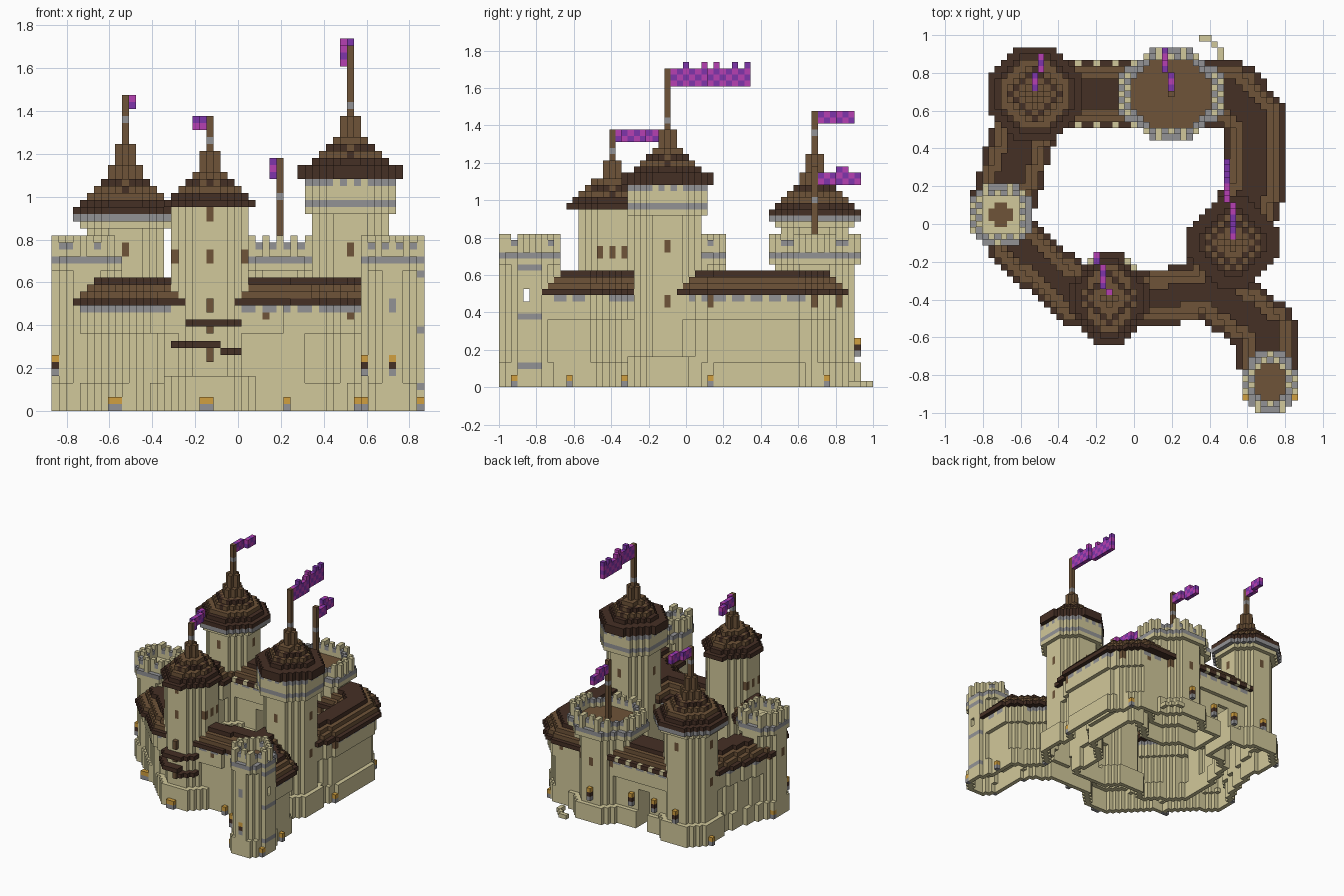
import bpy, bmesh
from mathutils import Vector

cube = bpy.data.objects.get("Cube")
if cube:
    bpy.data.objects.remove(cube)

V = 2 / 61  # block size
COLOURS = {
    "sandstone": (0.64, 0.58, 0.325),
    "dark_wood": (0.06, 0.029, 0.018),
    "brown_wood": (0.158, 0.088, 0.04),
    "grey_stone": (0.29, 0.29, 0.3),
    "lamp_orange": (0.64, 0.35, 0.05),
    "flag_magenta": (0.47, 0.05, 0.45),
    "flag_violet": (0.21, 0.036, 0.41),
}
NAMES = list(COLOURS)
STONE, DARK, WOOD, GREY, LAMP, PINK, VIOLET = range(len(NAMES))
materials = []
for name, rgb in COLOURS.items():
    m = bpy.data.materials.new(name)
    m.use_nodes = True
    m.diffuse_color = (*rgb, 1)
    m.node_tree.nodes["Principled BSDF"].inputs["Base Color"].default_value = (*rgb, 1)
    materials.append(m)

cells = {}  # block position -> [part, colour]


def is_opening(i, j, k):
    """Back gate and the see-through window of the south east tower."""
    return (-8 < i < -4 and 14 < j < 28 and k < 9) or (i > 16 and j == -26 and k in (14, 15))


def put(part, i, j, k, mat):
    if (i, j, k) not in cells and not is_opening(i, j, k):
        cells[i, j, k] = [part, mat]


def octagon(cx, cy, a, b, cut):
    """Ground cells of a chamfered rectangle."""
    a, b = max(a, 0.1), max(b, 0.1)
    return {(i, j) for i in range(int(cx - a) - 1, int(cx + a) + 2)
            for j in range(int(cy - b) - 1, int(cy + b) + 2)
            if abs(i - cx) <= a and abs(j - cy) <= b
            and abs(i - cx) / a + abs(j - cy) / b <= cut}


def rim(shape):
    return {(i, j) for i, j in shape
            if not {(i + 1, j), (i - 1, j), (i, j + 1), (i, j - 1)} <= shape}


def layer(part, shape, k0, k1, mat):
    for i, j in shape:
        for k in range(k0, k1 + 1):
            put(part, i, j, k, mat)


def crown_tower(part, cx, cy, a, b, inset, floor):
    """Open tower with a wooden floor and battlements."""
    layer(part, octagon(cx, cy, a, b, 1.45), 0, 3, STONE)
    layer(part, octagon(cx, cy, a - inset, b - inset, 1.36), 4, 19, STONE)
    top = octagon(cx, cy, a, b, 1.45)
    inner = top - rim(top)
    layer(part, top, 20, 20, STONE)
    layer(part, rim(top), 21, 21, GREY)
    layer(part, octagon(cx, cy, floor, floor, 1.6) & inner, 21, 21, WOOD)
    layer(part, inner, 21, 21, STONE)
    for i, j in rim(top):
        if (i + 2 * j) % 4 == 0:
            layer(part, {(i, j)}, 22, 24, STONE)
    for i, j in rim(inner):
        layer(part, {(i, j)}, 22, 22, STONE)
        layer(part, {(i, j)}, 23, 23 + (i + j) % 2, STONE if (i + j) % 2 else GREY)


def cone_roof(part, cx, cy, k, radii, stretch, cut, dark_rows):
    for n, r in enumerate(radii):
        b = r + stretch if r > 1 else r
        for i, j in octagon(cx, cy, r, b, cut if r > 1 else 1.5):
            ring = abs(i - cx) + abs(j - cy)
            put(part, i, j, k + n, DARK if n < dark_rows or (ring % 4 == 0 and r > 2) else WOOD)


def pole(part, i, j, k0, k1, band):
    for k in range(k0, k1 + 1):
        put(part, i, j, k, GREY if k == band else WOOD)


def flag(part, i, j, k0, rows, length, drift, waves=()):
    for n in range(length):
        x = i + round(drift * (n + 1) / length)
        for k in range(k0, k0 + rows + (n in waves)):
            put(part, x, j + 1 + n, k, PINK if (n + k) % 2 else VIOLET)


# Open battlement towers
crown_tower("west_tower", -21.5, 1.5, 4.9, 4.9, 0, 1.6)
crown_tower("south_east_tower", 22, -25.5, 4.4, 4.6, 0, 3)
crown_tower("north_tower", 6, 21, 8, 7, 1, 8)
pole("north_flagpole", 6, 21, 22, 35, 30)
flag("north_flag", 6, 21, 33, 2, 7, -1, (3, 4))

# Back corner tower with pointed roof
layer("corner_tower", octagon(-16, 21, 6, 6, 1.5), 0, 4, STONE)
layer("corner_tower", octagon(-16, 21, 5, 5, 1.5), 5, 25, STONE)
layer("corner_tower", octagon(-16, 21, 6, 6, 1.5), 26, 26, STONE)
layer("corner_tower", octagon(-16, 21, 7, 7, 1.45), 27, 27, GREY)
cone_roof("corner_roof", -16, 21, 28, [7, 6, 5, 4, 3, 2, 2, 1, 1, 1], 0, 1.45, 2)
pole("corner_flagpole", -16, 21, 36, 44, 41)
flag("corner_flag", -16, 21, 43, 2, 6, 1)

# Tall keep with gallery under its roof
layer("keep", octagon(16, -3, 6, 6, 1.5), 0, 4, STONE)
layer("keep", octagon(16, -3, 5, 5, 1.5), 5, 28, STONE)
gallery = octagon(16, -3, 6, 6, 1.5)
layer("keep", gallery, 28, 28, STONE)
layer("keep", gallery, 29, 29, GREY)
layer("keep", octagon(16, -3, 5, 5, 1.5), 30, 33, STONE)
for i, j in rim(gallery):
    if (i + j) % 2:
        layer("keep", {(i, j)}, 30, 32, STONE)
    else:
        layer("keep", {(i, j)}, 30, 31, STONE)
        layer("keep", {(i, j)}, 32, 32, GREY)
cone_roof("keep_roof", 16, -3, 33, [7, 7, 5, 4, 3, 2, 1, 1, 1], 0.5, 1.3, 3)
pole("keep_flagpole", 16, -3, 40, 51, 43)
flag("keep_flag", 16, -3, 49, 3, 13, -1, (2, 5, 7, 10, 12))

# Front gatehouse tower
layer("front_tower", octagon(-4, -12, 6, 6, 1.5), 0, 4, STONE)
layer("front_tower", octagon(-4, -12, 5, 5.4, 1.5), 5, 28, STONE)
cone_roof("front_roof", -4, -12, 29, [6, 5, 4, 3, 2, 1, 1, 1], 1, 1.35, 2)
pole("front_flagpole", -4, -12, 36, 41, 38)
flag("front_flag", -4, -12, 40, 2, 7, -2)

# Curtain walls with stepped roofs: path, roof half width
WALLS = {
    "north_wall": ([(-16, 21), (6, 21)], 5.7),
    "east_wall": ([(6, 21), (16, 21), (19.5, 17), (19.5, 6), (16, -3)], 5.1),
    "south_east_wall": ([(14, -4), (13, -11), (21.4, -17), (21.4, -23)], 4.9),
    "south_wall": ([(-4, -12), (0, -12), (13, -11)], 4.6),
    "south_west_wall": ([(-20.3, -1.2), (-19, -3), (-9, -12), (-4, -12)], 4.6),
    "west_wall": ([(-16, 21), (-19, 11), (-21.5, 2)], 5.2),
}


def distance(i, j, path):
    """Distance to a path, with square ends."""
    p, best = Vector((i, j)), 99
    last = len(path) - 2
    for n in range(last + 1):
        a, b = Vector(path[n]), Vector(path[n + 1])
        t = (p - a).dot(b - a) / (b - a).length_squared
        if (n > 0 or t >= 0) and (n < last or t <= 1):
            best = min(best, (p - a - max(0, min(1, t)) * (b - a)).length)
    return best


for name, (path, half) in WALLS.items():
    for i in range(-26, 27):
        for j in range(-30, 31):
            d = distance(i, j, path)
            if d > half:
                continue
            for k in range(15):
                ledge = 1.1 if k > 10 else 1.9 if k > 3 else 1.4
                if d <= half - ledge:
                    put(name, i, j, k, GREY if k == 14 and (i + j) % 3 else STONE)
            for n, (inset, mat) in enumerate([(0, DARK), (0.8, WOOD), (1.8, WOOD), (3.0, DARK)]):
                if d <= half - inset:
                    corbel = name == "north_wall" and n == 0 and i % 3 == 0
                    put(name + "_roof", i, j, 15 + n, STONE if corbel else mat)


def outermost(i, j, di, dj, k):
    """Walk out from a tower's core to its face."""
    while (i + di, j + dj, k) in cells:
        i, j = i + di, j + dj
    return i, j, k


# Tower windows, facing eight ways
DIRS = [(a, b) for a in (-1, 0, 1) for b in (-1, 0, 1) if a or b]
for cx, cy, levels in [(16, -3, (22, 23)), (-16, 21, (22, 23)), (6, 21, (13, 14)),
                       (16, -3, (13, 14)), (-22, 1, (14, 15))]:
    for di, dj in DIRS:
        for k in levels:
            p = outermost(cx, cy, di, dj, k)
            if p in cells and cells[p][1] == STONE:
                cells[p][1] = WOOD
for k in (21, 22):
    cells[outermost(-4, -12, 0, -1, k)][1] = WOOD
    for side in (-1, 1):
        for j in (-14, -12, -10):
            cells[outermost(-4, j, side, 0, k)][1] = WOOD
for k in (27, 28):
    cells[outermost(-4, -12, 0, -1, k)][1] = WOOD
for k in (14, 15):
    cells[outermost(22, -26, 0, -1, k)][1] = GREY
for k in (3, 11, 19):
    for j in (-27, -26, -25, -24):
        cells[outermost(22, j, 1, 0, k)][1] = GREY


def cast(i, j, di, dj, k):
    """First solid block met when looking inwards along (di, dj)."""
    for _ in range(70):
        if (i, j, k) in cells:
            return i, j
        i, j = i + di, j + dj


def mount(part, i, j, di, dj, k, mats):
    hit = cast(i, j, di, dj, k)
    if not hit:
        return
    x, y = hit[0] - di, hit[1] - dj
    for n, mat in enumerate(mats):
        if abs(x) <= 26 and abs(y) <= 30:
            put(part, x, y, k + n, mat)
        elif (*hit, k + n) in cells:
            cells[(*hit, k + n)][1] = mat


# Awnings and door on the front tower
for k, i0, i1 in [(12, -7, 0), (9, -9, -3), (8, -2, 0)]:
    for _ in range(2):
        for i in range(i0, i1 + 1):
            mount("front_awning", i, -30, 0, 1, k, [DARK])
for k in (7, 8, 11, 14, 15):
    mount("front_door", -4, -30, 0, 1, k, [WOOD])

# Lamps round the outside, low ones on the ground and high ones on the towers
for i in (-17, -4, 7, 17):
    mount("lamps", i, -30, 0, 1, 0, [GREY, LAMP])
for j in (-28, -19, -10, 4, 23):
    mount("lamps", 26, j, -1, 0, 0, [GREY, LAMP])
    mount("lamps", -26, j, 1, 0, 0, [GREY, LAMP])
for i in (-26, 18, 22):
    mount("lamps", i, -30, 0, 1, 5, [GREY, DARK, LAMP])
for i in (-16, -9, -3, 6):
    mount("lamps", i, 30, 0, -1, 5, [GREY, DARK, LAMP])

# Stepping stones behind the castle
for i, j in [(11, 30), (12, 30), (13, 29), (14, 28), (14, 27)]:
    put("stepping_stones", i, j, 0, STONE)

# Hollow out the rooms, open underneath
rooms = [(i, j, k) for (i, j, k), (part, mat) in cells.items() if k < 14 and mat == STONE
         and all((i + di, j + dj, k) in cells for di, dj in DIRS)]
for pos in rooms:
    del cells[pos]

# Turn the blocks of every part into one mesh of visible faces
parts = {}
for pos, (part, mat) in cells.items():
    parts.setdefault(part, []).append((pos, mat))
for part, blocks in parts.items():
    bm = bmesh.new()
    corners = {}
    for pos, mat in blocks:
        for axis in range(3):
            for side in (0, 1):
                step = list(pos)
                step[axis] += 2 * side - 1
                if tuple(step) in cells:
                    continue
                loop = []
                for u, w in ((0, 0), (1, 0), (1, 1), (0, 1))[::2 * side - 1]:
                    c = list(pos)
                    c[axis] += side
                    c[(axis + 1) % 3] += u
                    c[(axis + 2) % 3] += w
                    c = tuple(c)
                    if c not in corners:
                        corners[c] = bm.verts.new(((c[0] - 0.5) * V, (c[1] - 0.5) * V, c[2] * V))
                    loop.append(corners[c])
                bm.faces.new(loop).material_index = mat
    mesh = bpy.data.meshes.new(part)
    bm.to_mesh(mesh)
    bm.free()
    for m in materials:
        mesh.materials.append(m)
    bpy.context.collection.objects.link(bpy.data.objects.new(part, mesh))
